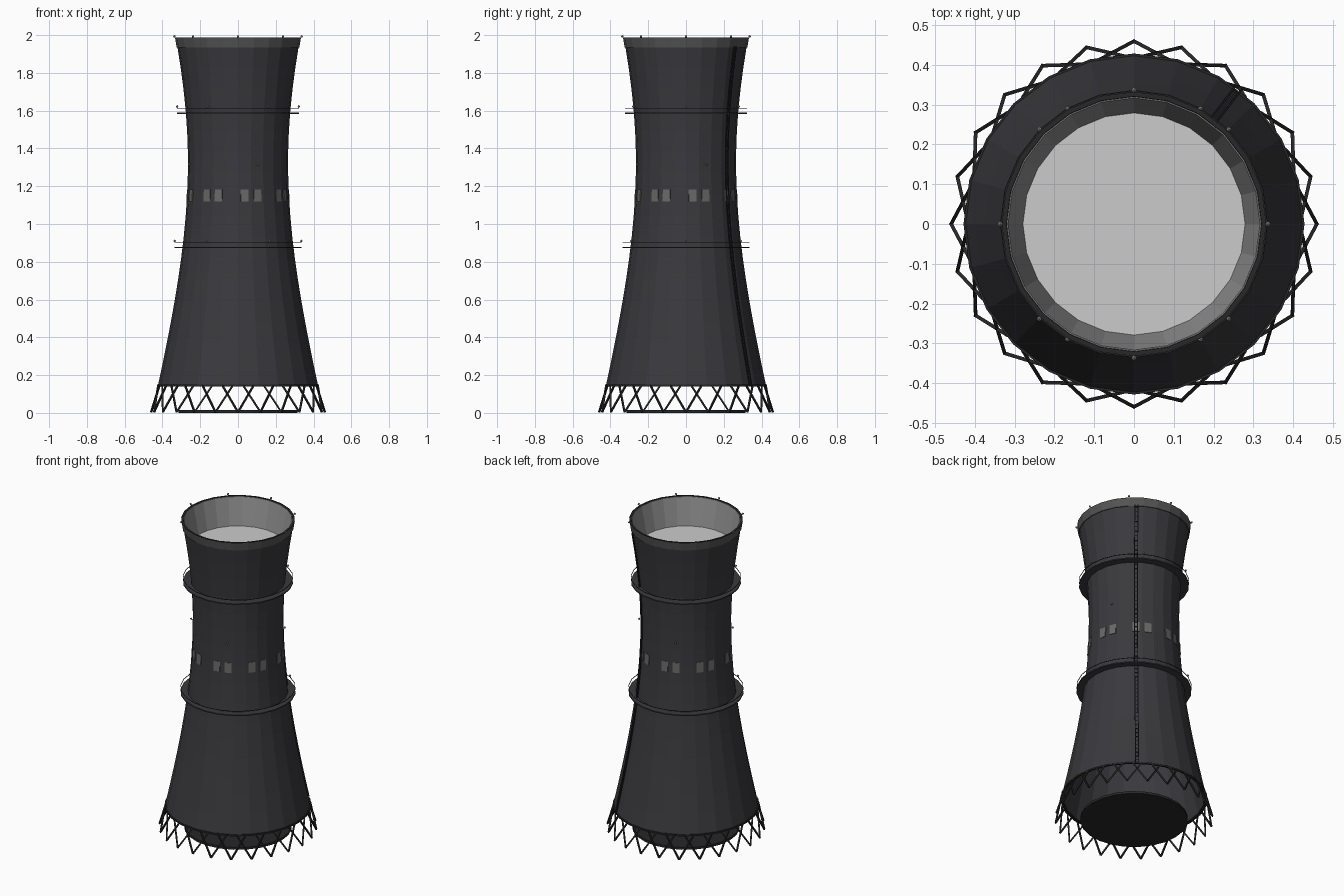
import bpy, bmesh, math
from mathutils import Vector, Matrix

cube = bpy.data.objects.get("Cube")
if cube:
    bpy.data.objects.remove(cube, do_unlink=True)

SIDES = 24


def material(name, rgb):
    m = bpy.data.materials.new(name)
    m.use_nodes = True
    col = (*rgb, 1)
    m.diffuse_color = col
    m.node_tree.nodes["Principled BSDF"].inputs["Base Color"].default_value = col
    return m


concrete = material("dark concrete", (0.042, 0.041, 0.047))
steel = material("dark steel", (0.02, 0.02, 0.022))
rim_grey = material("rim grey", (0.085, 0.088, 0.085))
panel_grey = material("panel grey", (0.14, 0.14, 0.135))
liner_grey = material("liner grey", (0.28, 0.28, 0.28))
vapour = material("pale vapour", (0.6, 0.6, 0.6))
lamp_grey = material("lamp grey", (0.3, 0.3, 0.3))


def finish(name, bm, mat):
    bmesh.ops.recalc_face_normals(bm, faces=bm.faces[:])
    mesh = bpy.data.meshes.new(name)
    bm.to_mesh(mesh)
    bm.free()
    mesh.materials.append(mat)
    obj = bpy.data.objects.new(name, mesh)
    bpy.context.collection.objects.link(obj)
    return obj


def lathe(name, profile, mat):
    """Revolve a closed (radius, z) profile about the z axis."""
    bm = bmesh.new()
    rings = []
    for i in range(SIDES):
        a = math.tau * i / SIDES
        rings.append([bm.verts.new((r * math.cos(a), r * math.sin(a), z)) for r, z in profile])
    n = len(profile)
    for i in range(SIDES):
        a, b = rings[i], rings[(i + 1) % SIDES]
        for j in range(n):
            k = (j + 1) % n
            bm.faces.new((a[j], b[j], b[k], a[k]))
    return finish(name, bm, mat)


def band(name, r, width, z, height, mat):
    return lathe(name, [(r, z), (r + width, z), (r + width, z + height), (r, z + height)], mat)


def disc(name, r, z, height, mat):
    bm = bmesh.new()
    bmesh.ops.create_cone(bm, cap_ends=True, segments=SIDES, radius1=r, radius2=r,
                          depth=height, matrix=Matrix.Translation((0, 0, z + height / 2)))
    return finish(name, bm, mat)


def polar(deg, r, z, side=0.0):
    a = math.radians(deg)
    c, s = math.cos(a), math.sin(a)
    return Vector((r * c - side * s, r * s + side * c, z))


def bar(bm, p, q, thick):
    d = q - p
    rot = d.to_track_quat('Z', 'Y').to_matrix().to_4x4()
    size = Matrix.Diagonal((thick, thick, d.length, 1))
    bmesh.ops.create_cube(bm, size=1, matrix=Matrix.Translation((p + q) / 2) @ rot @ size)


def shell_radius(z):
    stretch = 0.949 if z < 1.33 else 0.89
    return 0.265 * math.sqrt(1 + ((z - 1.33) / stretch) ** 2)


# Waisted shell with a thin wall
BASE, TOP, STEPS = 0.145, 1.94, 16
heights = [BASE + (TOP - BASE) * i / STEPS for i in range(STEPS + 1)]
outer = [(shell_radius(z), z) for z in heights]
inner = [(r - 0.012, z) for r, z in reversed(outer)]
lathe("tower_shell", outer + inner, concrete)
band("base_ring_beam", 0.418, 0.011, 0.139, 0.01, steel)

# Rim, inner lining and vapour surface
lathe("top_rim", [(0.325, 1.935), (0.333, 1.985), (0.321, 1.985), (0.311, 1.935)], rim_grey)
band("rim_cap", 0.321, 0.012, 1.984, 0.003, steel)
lathe("inner_liner", [(0.32, 1.984), (0.282, 1.81), (0.279, 1.81), (0.317, 1.984)], liner_grey)
disc("vapour_surface", 0.282, 1.806, 0.006, vapour)

# Basin floor
disc("basin_floor", 0.315, 0, 0.015, steel)

# Crossed support legs
bm = bmesh.new()
for i in range(SIDES):
    foot = i * 360 / SIDES
    for lean in (-11.25, 11.25):
        bar(bm, polar(foot, 0.46, 0.004), polar(foot + lean, 0.424, 0.145), 0.009)
finish("support_legs", bm, steel)

# Walkways with handrails
for label, z, r in (("lower", 0.872, 0.337), ("upper", 1.582, 0.322)):
    hole = shell_radius(z) - 0.006
    band(label + "_walkway", hole, r - hole, z, 0.007, concrete)
    band(label + "_handrail", r - 0.003, 0.003, z + 0.029, 0.003, steel)

# Pairs of panels, two out of every three facets
bm = bmesh.new()
for i in range(SIDES):
    if i % 3 == 2:
        continue
    mid = (i + 0.5) * 360 / SIDES
    dist = shell_radius(1.15) * math.cos(math.pi / SIDES)
    place = Matrix.Translation(polar(mid, dist, 1.15)) @ Matrix.Rotation(math.radians(mid), 4, 'Z')
    tilt = Matrix.Rotation(math.radians(-3), 4, 'Y')
    bmesh.ops.create_cube(bm, size=1, matrix=place @ tilt @ Matrix.Diagonal((0.008, 0.042, 0.064, 1)))
finish("wall_panels", bm, panel_grey)

# Ladder following the shell
bm = bmesh.new()
LADDER = 52.5
for a, b in zip(heights, heights[1:]):
    for side in (-0.009, 0.009):
        bar(bm, polar(LADDER, shell_radius(a) + 0.008, a, side),
            polar(LADDER, shell_radius(b) + 0.008, b, side), 0.005)
for i in range(60):
    z = BASE + (TOP - BASE) * (i + 0.5) / 60
    r = shell_radius(z) + 0.008
    bar(bm, polar(LADDER, r, z, -0.009), polar(LADDER, r, z, 0.009), 0.003)
finish("ladder", bm, steel)

# Warning lamps: (count, first angle, radius, height)
bm = bmesh.new()
for count, start, r, z in ((8, 0, 0.337, 1.993), (6, 0, 0.322, 1.622),
                           (4, 22.5, 0.28, 1.315), (6, 0, 0.335, 0.91)):
    for i in range(count):
        spot = polar(start + i * 360 / count, r, z)
        bmesh.ops.create_icosphere(bm, subdivisions=1, radius=0.007, matrix=Matrix.Translation(spot))
finish("warning_lamps", bm, lamp_grey)
